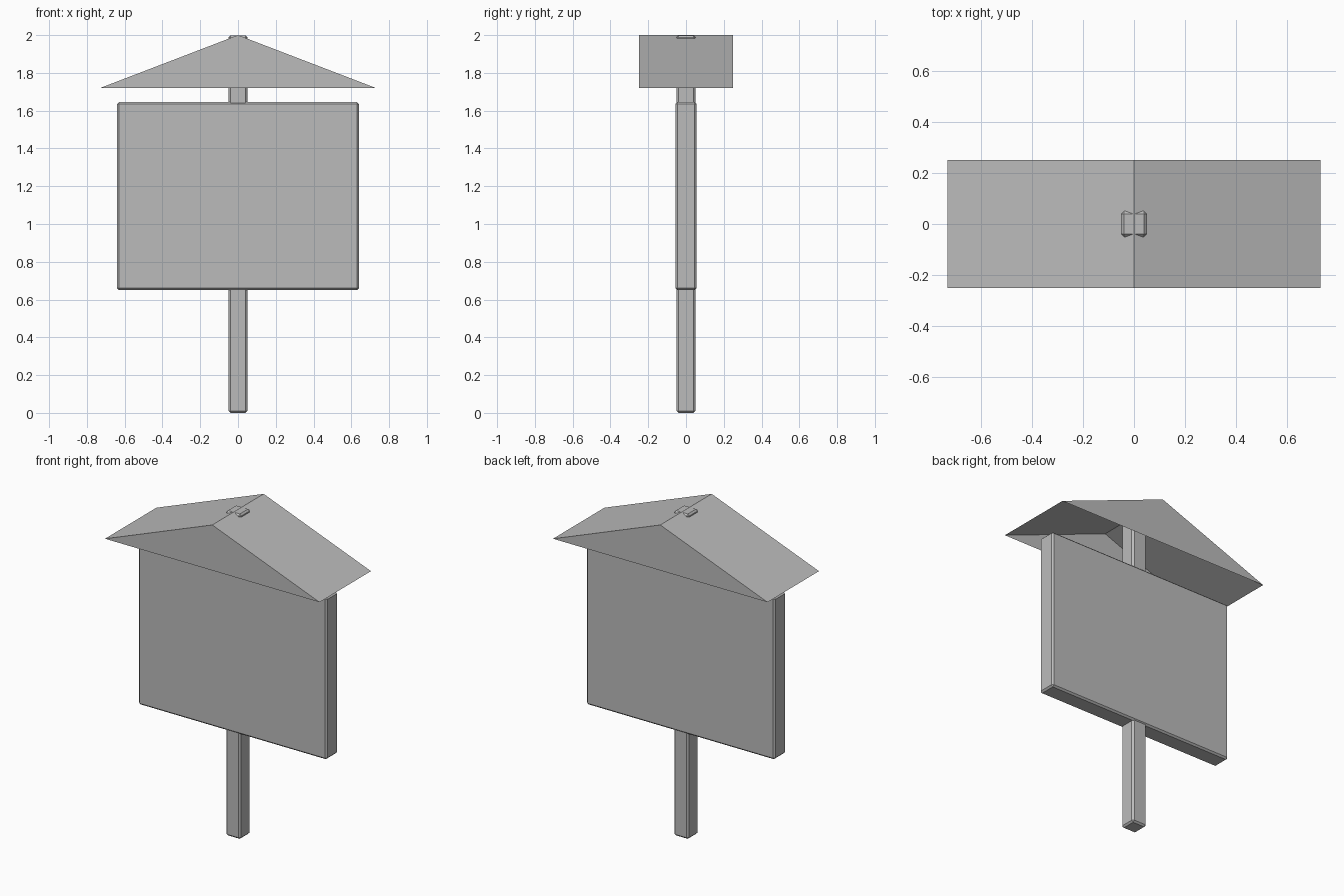
import bpy
import bmesh

cube = bpy.data.objects.get("Cube")
if cube:
    bpy.data.objects.remove(cube, do_unlink=True)

# Single plain grey for the whole sign
grey = bpy.data.materials.new("plain_grey")
grey.use_nodes = True
COLOUR = (0.5, 0.5, 0.5, 1)
grey.diffuse_color = COLOUR
for node in grey.node_tree.nodes:
    if node.type == 'BSDF_PRINCIPLED':
        node.inputs["Base Color"].default_value = COLOUR


def add_object(name, bm):
    mesh = bpy.data.meshes.new(name)
    bm.to_mesh(mesh)
    bm.free()
    mesh.materials.append(grey)
    obj = bpy.data.objects.new(name, mesh)
    bpy.context.scene.collection.objects.link(obj)
    return obj


def bevelled_box(name, half_x, half_y, bottom, top, bevel=0.01):
    bm = bmesh.new()
    bmesh.ops.create_cube(bm, size=2)
    for v in bm.verts:
        v.co.x *= half_x
        v.co.y *= half_y
        v.co.z = top if v.co.z > 0 else bottom
    bmesh.ops.bevel(bm, geom=bm.edges[:], offset=bevel, segments=1,
                    affect='EDGES', profile=0.5)
    return add_object(name, bm)


def poster(name, left, bottom, width=0.395, height=0.58, depth=-0.059):
    bm = bmesh.new()
    corners = [(left, bottom), (left + width, bottom),
               (left + width, bottom + height), (left, bottom + height)]
    bm.faces.new([bm.verts.new((x, depth, z)) for x, z in corners])
    return add_object(name, bm)


def gable_roof(name, half_x, half_y, eave, ridge):
    # Two slopes and two gable ends, open underneath
    bm = bmesh.new()
    profile = [(-half_x, eave), (half_x, eave), (0, ridge)]
    front = [bm.verts.new((x, -half_y, z)) for x, z in profile]
    back = [bm.verts.new((x, half_y, z)) for x, z in profile]
    bm.faces.new(front)
    bm.faces.new(back[::-1])
    bm.faces.new((front[1], back[1], back[2], front[2]))
    bm.faces.new((front[2], back[2], back[0], front[0]))
    return add_object(name, bm)


# Post, board and roof
bevelled_box("post", 0.05, 0.05, 0, 1.998)
bevelled_box("board", 0.64, 0.056, 0.65, 1.645)
gable_roof("roof", 0.73, 0.25, 1.72, 2.0)

# Two thin sheets on the front of the board
poster("right_poster", -0.495, 0.78)
poster("left_poster", 0.01, 0.93)
